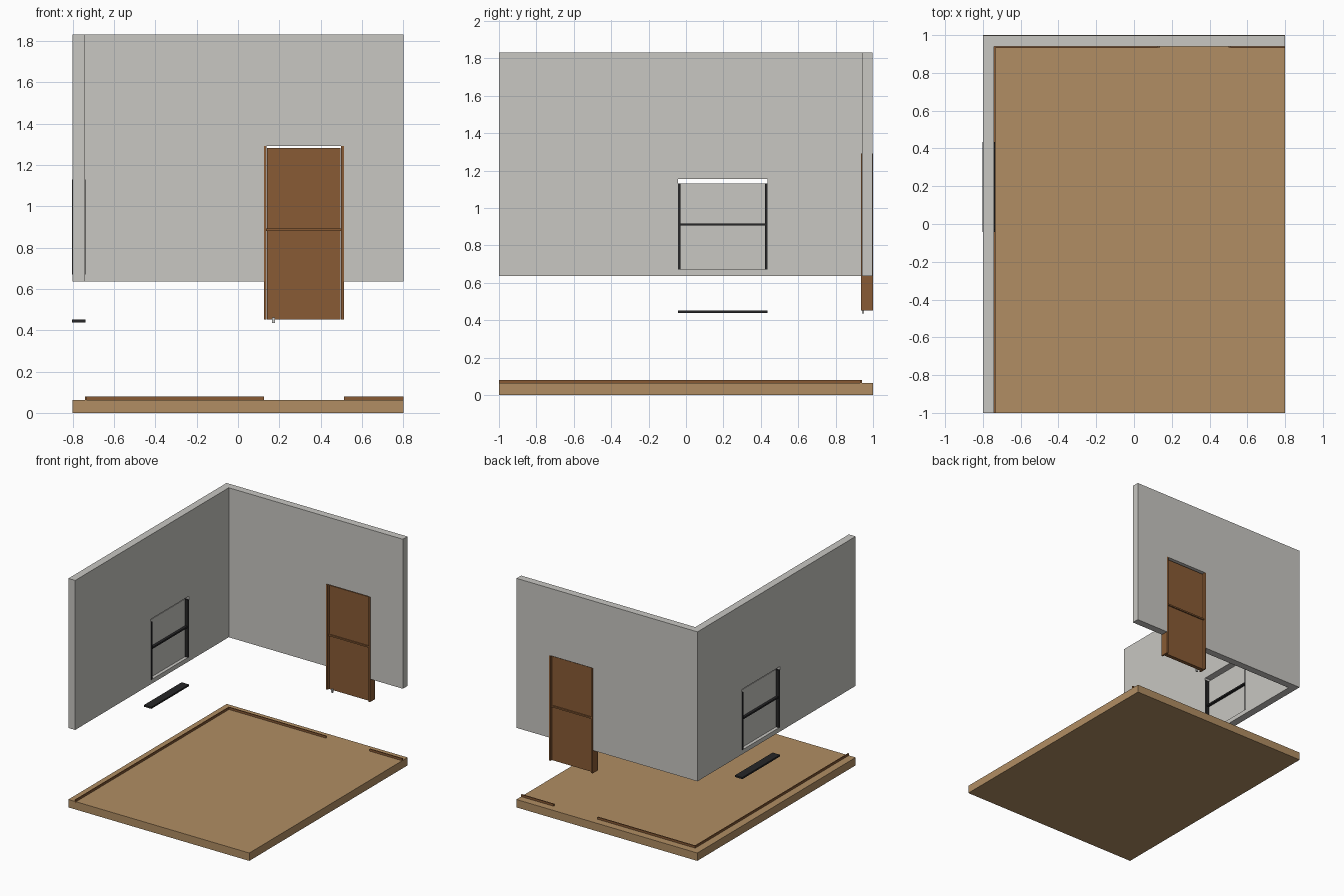
import bpy
import bmesh

cube = bpy.data.objects.get("Cube")
if cube:
    bpy.data.objects.remove(cube, do_unlink=True)


def material(name, rgb):
    mat = bpy.data.materials.new(name)
    mat.use_nodes = True
    color = (*rgb, 1)
    mat.diffuse_color = color
    bsdf = mat.node_tree.nodes["Principled BSDF"]
    bsdf.inputs["Base Color"].default_value = color
    bsdf.inputs["Roughness"].default_value = 0.8
    return mat


wall_grey = material("wall grey", (0.58, 0.57, 0.54))
floor_tan = material("floor tan", (0.44, 0.27, 0.125))
wood_brown = material("wood brown", (0.25, 0.105, 0.035))
frame_black = material("frame black", (0.02, 0.02, 0.021))
handle_silver = material("handle silver", (0.65, 0.65, 0.63))


def prism(name, outline, z, mat):
    """Extrude a flat outline between two heights."""
    bm = bmesh.new()
    base = bm.faces.new([bm.verts.new((x, y, z[0])) for x, y in outline])
    top = bmesh.ops.extrude_face_region(bm, geom=[base])["geom"]
    moved = [v for v in top if isinstance(v, bmesh.types.BMVert)]
    bmesh.ops.translate(bm, verts=moved, vec=(0, 0, z[1] - z[0]))
    bmesh.ops.recalc_face_normals(bm, faces=bm.faces)
    mesh = bpy.data.meshes.new(name)
    bm.to_mesh(mesh)
    bm.free()
    mesh.materials.append(mat)
    obj = bpy.data.objects.new(name, mesh)
    bpy.context.collection.objects.link(obj)
    return obj


def box(name, x, y, z, mat):
    corners = [(x[0], y[0]), (x[1], y[0]), (x[1], y[1]), (x[0], y[1])]
    return prism(name, corners, z, mat)


# Shared layout: opening limits and inner wall faces
inner_x, inner_y = -0.74, 0.94
door_x = (0.125, 0.512)
door_z = (0.452, 1.292)
win_y = (-0.042, 0.435)
win_z = (0.67, 1.13)

# Floor slab
box("floor", (-0.8, 0.8), (-1, 1), (0, 0.063), floor_tan)

# L-shaped walls with a door and a window opening
walls = prism("walls", [(-0.8, -1), (inner_x, -1), (inner_x, inner_y),
                        (0.8, inner_y), (0.8, 0.998), (-0.8, 0.998)],
              (0.635, 1.83), wall_grey)
cutters = [
    box("door_cutter", door_x, (0.9, 1.1), (0.4, door_z[1]), wall_grey),
    box("window_cutter", (-0.9, -0.7), win_y, (win_z[0], 1.155), wall_grey),
]
bpy.context.view_layer.objects.active = walls
for cutter in cutters:
    cutter.hide_render = True
    cut = walls.modifiers.new(cutter.name, "BOOLEAN")
    cut.operation = "DIFFERENCE"
    cut.solver = "EXACT"
    cut.object = cutter
    bpy.ops.object.modifier_apply(modifier=cut.name)
for cutter in cutters:
    bpy.data.objects.remove(cutter, do_unlink=True)

# Skirting strips along the wall lines
skirt_z = (0.05, 0.08)
skirt_y = (0.931, inner_y)
box("left_skirting", (inner_x, inner_x + 0.008), (-1, inner_y), skirt_z, wood_brown)
box("back_skirting_long", (inner_x, door_x[0]), skirt_y, skirt_z, wood_brown)
box("back_skirting_short", (door_x[1], 0.8), skirt_y, skirt_z, wood_brown)

# Door: two jambs, leaf, middle rail and handle
jamb_y = (0.935, 1.0)
box("door_jamb_right", (door_x[0], door_x[0] + 0.013), jamb_y, door_z, wood_brown)
box("door_jamb_left", (door_x[1] - 0.013, door_x[1]), jamb_y, door_z, wood_brown)
box("door_leaf", (0.141, 0.497), (0.952, 0.982), (door_z[0], 1.282), wood_brown)
box("door_rail", (0.138, 0.499), (0.943, 0.992), (0.88, 0.892), wood_brown)
box("door_handle", (0.164, 0.178), (0.94, 0.952), (0.435, 0.462), handle_silver)

# Window: two posts, middle bar, pane and the sill board hanging below
post_x = (-0.803, -0.737)
box("window_post_front", post_x, (win_y[0], win_y[0] + 0.012), win_z, frame_black)
box("window_post_back", post_x, (win_y[1] - 0.012, win_y[1]), win_z, frame_black)
box("window_bar", (-0.795, -0.745), (win_y[0] + 0.012, win_y[1] - 0.012),
    (0.905, 0.918), frame_black)
box("window_pane", (-0.774, -0.766), (win_y[0] + 0.012, win_y[1] - 0.012),
    win_z, wall_grey)
box("window_sill", post_x, win_y, (0.438, 0.451), frame_black)
